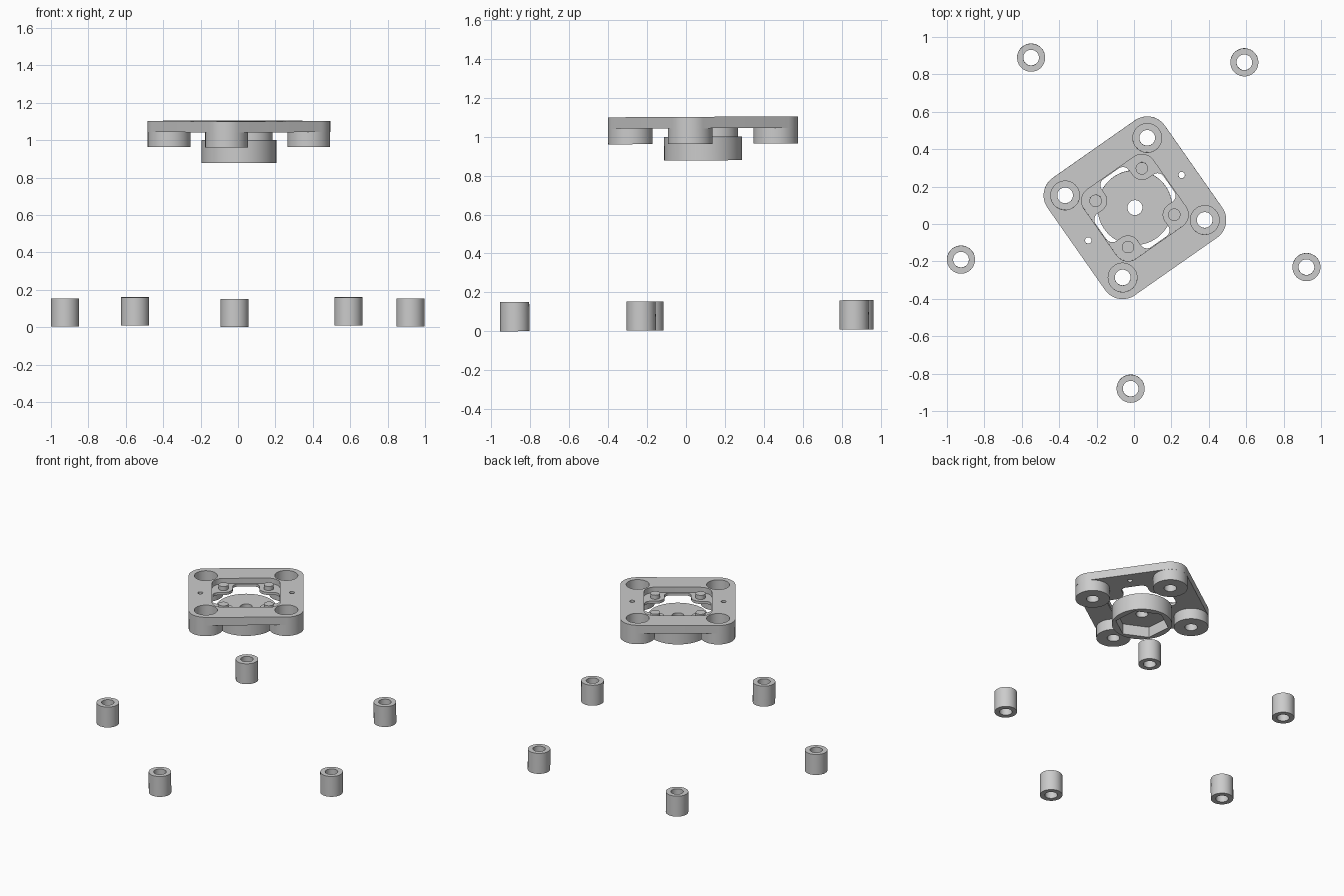
import bpy, bmesh
from math import sin, cos, radians, pi
from mathutils import Matrix

if "Cube" in bpy.data.objects:
    bpy.data.objects.remove(bpy.data.objects["Cube"])

TILT = Matrix.Rotation(0.0056, 4, 'X')
HEAD = TILT @ Matrix.Translation((0.005, 0.093, 0)) @ Matrix.Rotation(radians(35), 4, 'Z')
CORNERS = [(1, 1), (-1, 1), (-1, -1), (1, -1)]


def arc(cx, cy, r, a0, a1, n=12):
    return [(cx + r * cos(radians(a0 + (a1 - a0) * i / n)),
             cy + r * sin(radians(a0 + (a1 - a0) * i / n))) for i in range(n + 1)]


def circle(cx, cy, r, n=64):
    return arc(cx, cy, r, 0, 360, n)[:-1]


def turned(quarter):
    """Repeat a first-quadrant outline four times around the centre."""
    out = []
    for k in range(4):
        c, s = round(cos(k * pi / 2)), round(sin(k * pi / 2))
        out += [(c * x - s * y, s * x + c * y) for x, y in quarter]
    return out


def prism(name, pts, z0, z1):
    bm = bmesh.new()
    low = [bm.verts.new((x, y, z0)) for x, y in pts]
    top = [bm.verts.new((x, y, z1)) for x, y in pts]
    n = len(pts)
    bm.faces.new(low[::-1])
    bm.faces.new(top)
    for i in range(n):
        j = (i + 1) % n
        bm.faces.new((low[i], low[j], top[j], top[i]))
    me = bpy.data.meshes.new(name)
    bm.to_mesh(me)
    bm.free()
    ob = bpy.data.objects.new(name, me)
    bpy.context.collection.objects.link(ob)
    return ob


def combine(ob, op, pts, z0, z1):
    """Boolean a prism into an object, then remove the helper."""
    helper = prism("helper", pts, z0, z1)
    mod = ob.modifiers.new("bool", 'BOOLEAN')
    mod.operation, mod.solver, mod.object = op, 'EXACT', helper
    dg = bpy.context.evaluated_depsgraph_get()
    dg.update()
    me = bpy.data.meshes.new_from_object(ob.evaluated_get(dg))
    ob.modifiers.clear()
    ob.data = me
    bpy.data.objects.remove(helper)


def finish(ob, matrix):
    ob.data.transform(matrix)
    bpy.ops.object.select_all(action='DESELECT')
    ob.select_set(True)
    bpy.context.view_layer.objects.active = ob
    bpy.ops.object.shade_smooth_by_angle(angle=radians(30))


# Five loose spacers
for i, (x, y) in enumerate([(-0.55, 0.89), (0.59, 0.865), (0.922, -0.23),
                            (-0.018, -0.88), (-0.925, -0.19)]):
    tube = prism(f"spacer_{i + 1}", circle(x, y, 0.075), 0.005, 0.155)
    combine(tube, 'DIFFERENCE', circle(x, y, 0.042), -0.1, 0.3)
    finish(tube, TILT)

# Mounting plate with four corner bosses
H = 0.268
plate = prism("mounting_plate", turned(arc(H, H, 0.115, 0, 90, 16)), 1.043, 1.102)
for sx, sy in CORNERS:
    combine(plate, 'UNION', circle(sx * H, sy * H, 0.1145), 0.963, 1.07)

# Square opening above, lobed opening below that leaves corner lugs
combine(plate, 'DIFFERENCE', turned(arc(0.151, 0.151, 0.075, 0, 90)), 1.062, 1.2)
lobes = (arc(0.182, 0.049, 0.04, 0, 90) + arc(0.151, 0.151, 0.062, 270, 180)
         + arc(0.049, 0.182, 0.04, 0, 90))
combine(plate, 'DIFFERENCE', turned(lobes), 0.9, 1.15)

# Counterbored screw holes and two small side holes
for sx, sy in CORNERS:
    combine(plate, 'DIFFERENCE', circle(sx * H, sy * H, 0.077), 1.02, 1.2)
    combine(plate, 'DIFFERENCE', circle(sx * H, sy * H, 0.042), 0.9, 1.1)
for sx in (-1, 1):
    combine(plate, 'DIFFERENCE', circle(sx * 0.305, 0, 0.017, 32), 0.9, 1.2)
finish(plate, HEAD)

# Locating pins on the lugs
for i, (sx, sy) in enumerate(CORNERS):
    pin = prism(f"locating_pin_{i + 1}", circle(sx * 0.151, sy * 0.151, 0.033, 48), 1.062, 1.092)
    finish(pin, HEAD)

# Round foot with hexagonal pocket underneath and a centre hole
foot = prism("hex_socket_disc", circle(0, 0, 0.2, 96), 0.878, 1.0)
combine(foot, 'DIFFERENCE', circle(0, 0, 0.18, 6), 0.8, 0.955)
combine(foot, 'DIFFERENCE', circle(0, 0, 0.04, 48), 0.8, 1.1)
finish(foot, HEAD)
